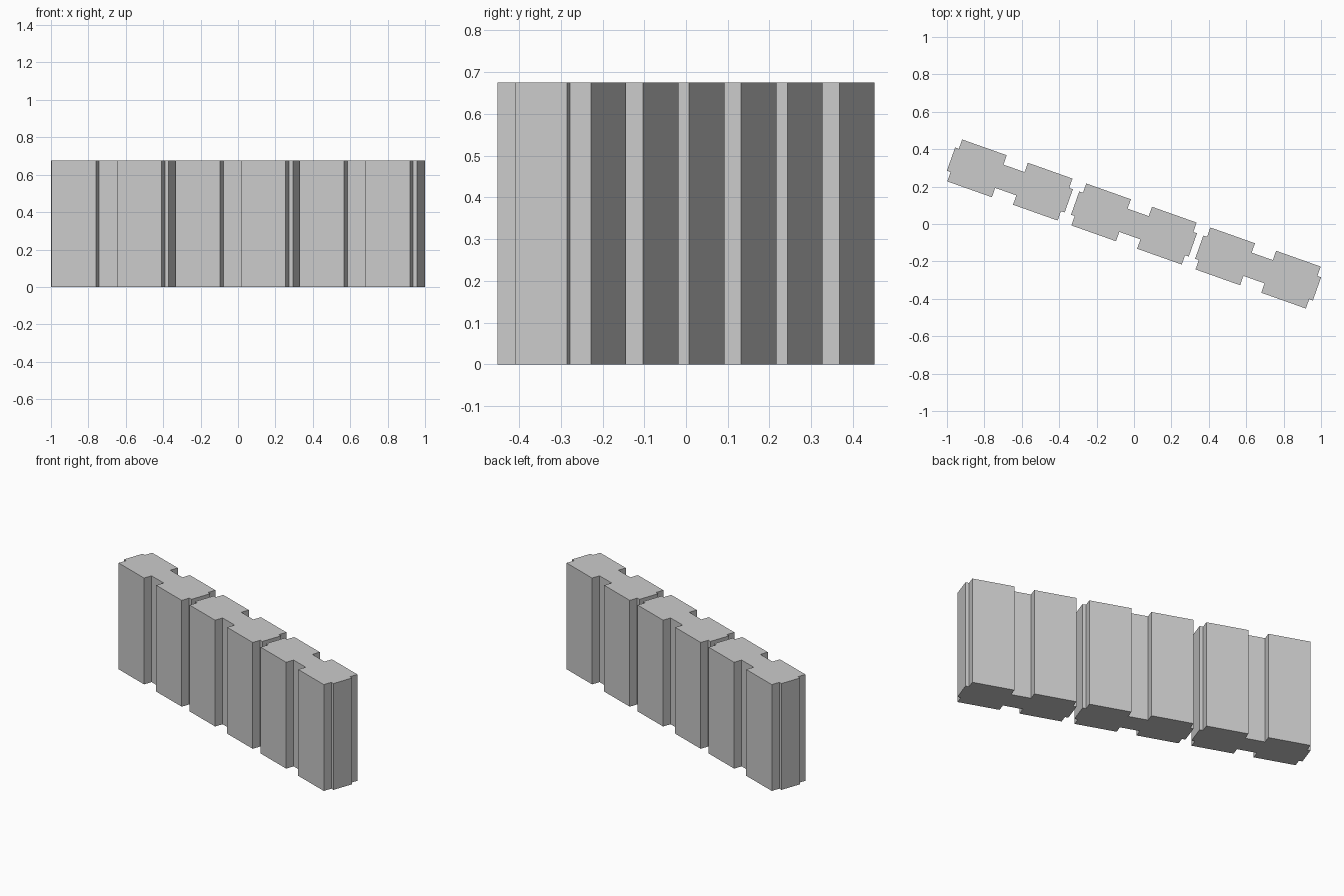
import bpy, bmesh, math

if "Cube" in bpy.data.objects:
    bpy.data.objects.remove(bpy.data.objects["Cube"])

ANGLE = -math.radians(19.52)   # wall runs diagonally in plan
SPACING = 0.704
HEIGHT = 0.675

# Quarter outline of one block: mid-side recess, full-depth pier, end tab
quarter = [(0.06, 0.066), (0.06, 0.119), (0.313, 0.119), (0.313, 0.066), (0.334, 0.066)]
right_half = quarter + [(x, -y) for x, y in reversed(quarter)]
outline = right_half + [(-x, -y) for x, y in right_half]


def block_mesh():
    """Extrude the plan outline into a block standing on the ground."""
    bm = bmesh.new()
    base = bm.faces.new([bm.verts.new((x, y, 0)) for x, y in outline])
    top = bmesh.ops.extrude_face_region(bm, geom=[base], use_keep_orig=True)["geom"]
    bmesh.ops.translate(bm, vec=(0, 0, HEIGHT),
                        verts=[g for g in top if isinstance(g, bmesh.types.BMVert)])
    bmesh.ops.recalc_face_normals(bm, faces=bm.faces[:])
    mesh = bpy.data.meshes.new("wall_block")
    bm.to_mesh(mesh)
    bm.free()
    return mesh


# Three identical blocks in a row with narrow gaps
mesh = block_mesh()
for name, i in (("left_block", -1), ("middle_block", 0), ("right_block", 1)):
    block = bpy.data.objects.new(name, mesh)
    block.location = (i * SPACING * math.cos(ANGLE), i * SPACING * math.sin(ANGLE), 0)
    block.rotation_euler.z = ANGLE
    bpy.context.collection.objects.link(block)
